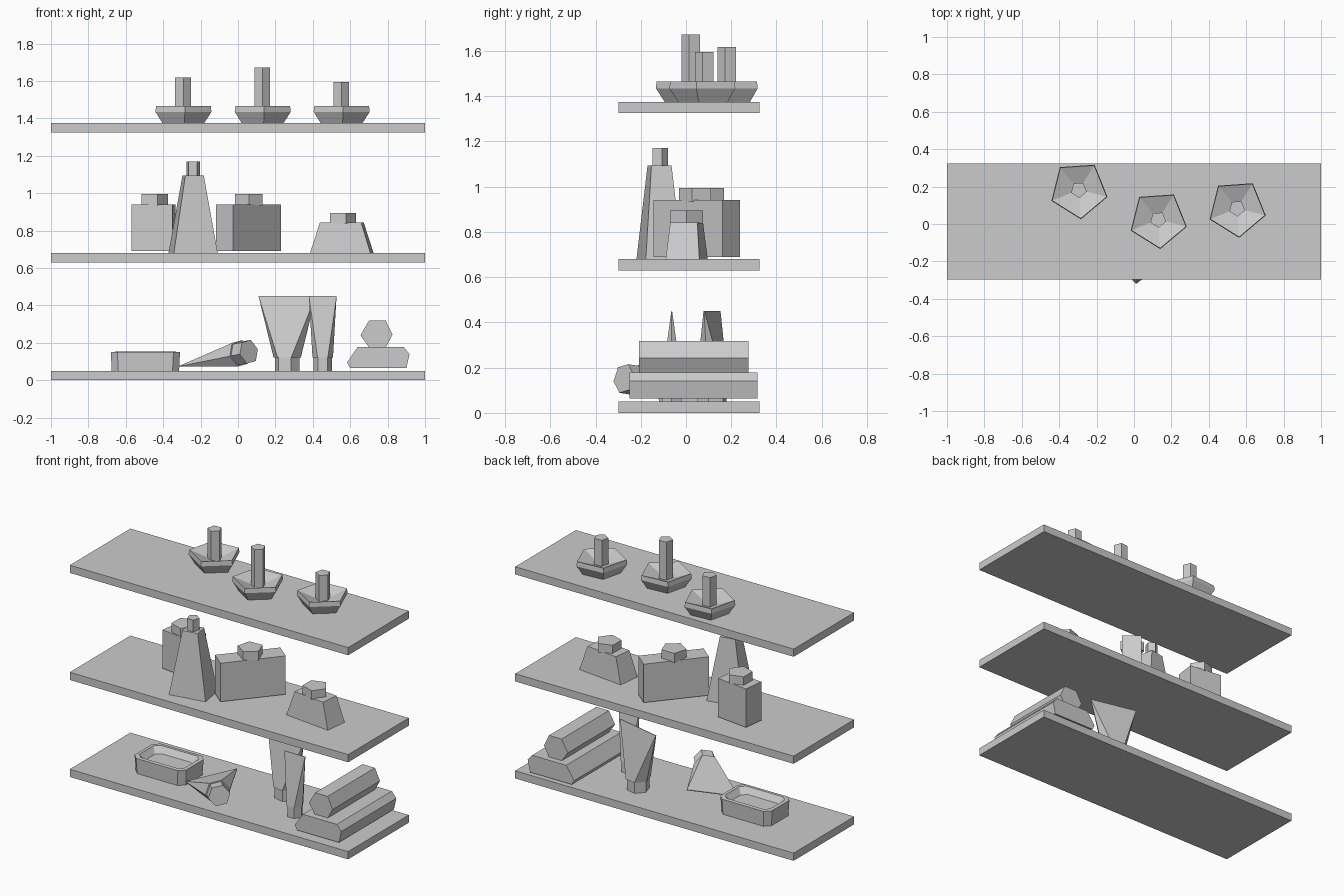
import bpy, bmesh
from math import sin, cos, radians, pi
from mathutils import Matrix, Vector

if "Cube" in bpy.data.objects:
    bpy.data.objects.remove(bpy.data.objects["Cube"])


def loft(name, rings, matrix=Matrix()):
    """Skin a stack of equal-length rings and cap both ends."""
    bm = bmesh.new()
    loops = [[bm.verts.new(matrix @ Vector(p)) for p in r] for r in rings]
    n = len(loops[0])
    for a, b in zip(loops, loops[1:]):
        for i in range(n):
            j = (i + 1) % n
            bm.faces.new((a[i], a[j], b[j], b[i]))
    bm.faces.new(loops[0][::-1])
    bm.faces.new(loops[-1])
    bmesh.ops.remove_doubles(bm, verts=bm.verts, dist=0.0005)
    bmesh.ops.recalc_face_normals(bm, faces=bm.faces)
    me = bpy.data.meshes.new(name)
    bm.to_mesh(me)
    bm.free()
    ob = bpy.data.objects.new(name, me)
    bpy.context.collection.objects.link(ob)
    return ob


def ngon(n, r, z, phase=0.0):
    return [(r * cos(radians(phase) + 2 * pi * i / n),
             r * sin(radians(phase) + 2 * pi * i / n), z) for i in range(n)]


def rect(w, d, z):
    return [(sx * w / 2, sy * d / 2, z) for sx, sy in ((-1, -1), (1, -1), (1, 1), (-1, 1))]


def chamfered(w, d, c, z):
    w, d = w / 2, d / 2
    return [(-w + c, -d, z), (w - c, -d, z), (w, -d + c, z), (w, d - c, z),
            (w - c, d, z), (-w + c, d, z), (-w, d - c, z), (-w, -d + c, z)]


def place(x, y, z=0, rot=0):
    return Matrix.Translation((x, y, z)) @ Matrix.Rotation(radians(rot), 4, 'Z')


# Three shelf boards
for i, z in enumerate((0, 0.63, 1.325)):
    loft(f"shelf_{i}", [rect(2, 0.622, z), rect(2, 0.622, z + 0.05)], place(0, 0.013))

# Candles in five-sided dishes
for i, (x, y, top) in enumerate(((-0.295, 0.183, 1.617), (0.129, 0.024, 1.673), (0.551, 0.084, 1.595))):
    m = place(x, y, 0, 58)
    loft(f"candle_dish_{i}", [ngon(5, r, z) for r, z in
         ((0.118, 1.375), (0.158, 1.435), (0.154, 1.465), (0.04, 1.425))], m)
    loft(f"candle_{i}", [ngon(5, 0.044, 1.40), ngon(5, 0.044, top)], m)

# Bottles: x, y, rotation, base size, top size, z bottom, z shoulder, cap radius, z cap
bottles = (
    (-0.452, 0.095, -7, (0.222, 0.135), (0.222, 0.135), 0.69, 0.94, 0.077, 0.995),
    (0.056, 0.047, 50, (0.398, 0.121), (0.398, 0.121), 0.69, 0.94, 0.077, 0.995),
    (-0.24, -0.117, 10, (0.238, 0.165), (0.10, 0.09), 0.68, 1.094, 0.038, 1.17),
    (0.555, 0.003, -6.5, (0.325, 0.15), (0.223, 0.12), 0.68, 0.842, 0.077, 0.895),
)
for i, (x, y, rot, base, top, z0, z1, r, z2) in enumerate(bottles):
    m = place(x, y, 0, rot)
    loft(f"bottle_{i}", [rect(*base, z0), rect(*top, z1)], m)
    loft(f"bottle_cap_{i}", [ngon(5, r, z1 - 0.005, 6), ngon(5, r, z2, 6)], m)


# Squeeze tubes: hexagonal cap, body pinching to a flat crimp
def tube(name, m, r, half_width, length=0.40):
    loft(name + "_cap", [ngon(6, r, 0), ngon(6, r, 0.075)], m)
    s = [0, 1, -1, -1, -1, 1]
    crimp = []
    for px, py, _ in ngon(6, r, 0):
        crimp.append(((1 if px > 0 else -1) * half_width, py * 0.04, length))
    loft(name + "_body", [ngon(6, r * 1.12, 0.072), crimp], m)


tube("wide_tube", place(0.263, 0.115, 0.05, -13), 0.067, 0.157)
tube("narrow_tube", place(0.453, -0.063, 0.05, 0), 0.049, 0.074)

# Third tube lying on the shelf, leaning on its cap
origin = Vector((0.058, -0.275, 0.152))
axis = (Vector((-0.197, 0.009, 0.107)) - origin).normalized()
side = Vector((0.70, 0.69, 0.20))
side = (side - axis * side.dot(axis)).normalized()
up = axis.cross(side)
lying = Matrix.Translation(origin) @ Matrix((side, up, axis)).transposed().to_4x4()
tube("lying_tube", lying, 0.067, 0.157, 0.39)

# Rolled towels
lower = ((0.583, 0.094), (0.60, 0.064), (0.90, 0.064), (0.917, 0.14), (0.885, 0.178), (0.64, 0.178))
upper = ((0.655, 0.24), (0.70, 0.176), (0.79, 0.176), (0.826, 0.243), (0.79, 0.318), (0.70, 0.318))
for name, prof, y0, y1 in (("towel_lower", lower, -0.25, 0.315), ("towel_upper", upper, -0.208, 0.277)):
    loft(name, [[(x, y, z) for x, z in prof] for y in (y0, y1)])

# Soap dish with a sunken basin
loft("soap_dish", [chamfered(0.36, 0.24, 0.035, 0.05), chamfered(0.37, 0.25, 0.035, 0.15),
                   chamfered(0.325, 0.205, 0.03, 0.152), chamfered(0.27, 0.15, 0.03, 0.115)],
     place(-0.495, 0.0))
